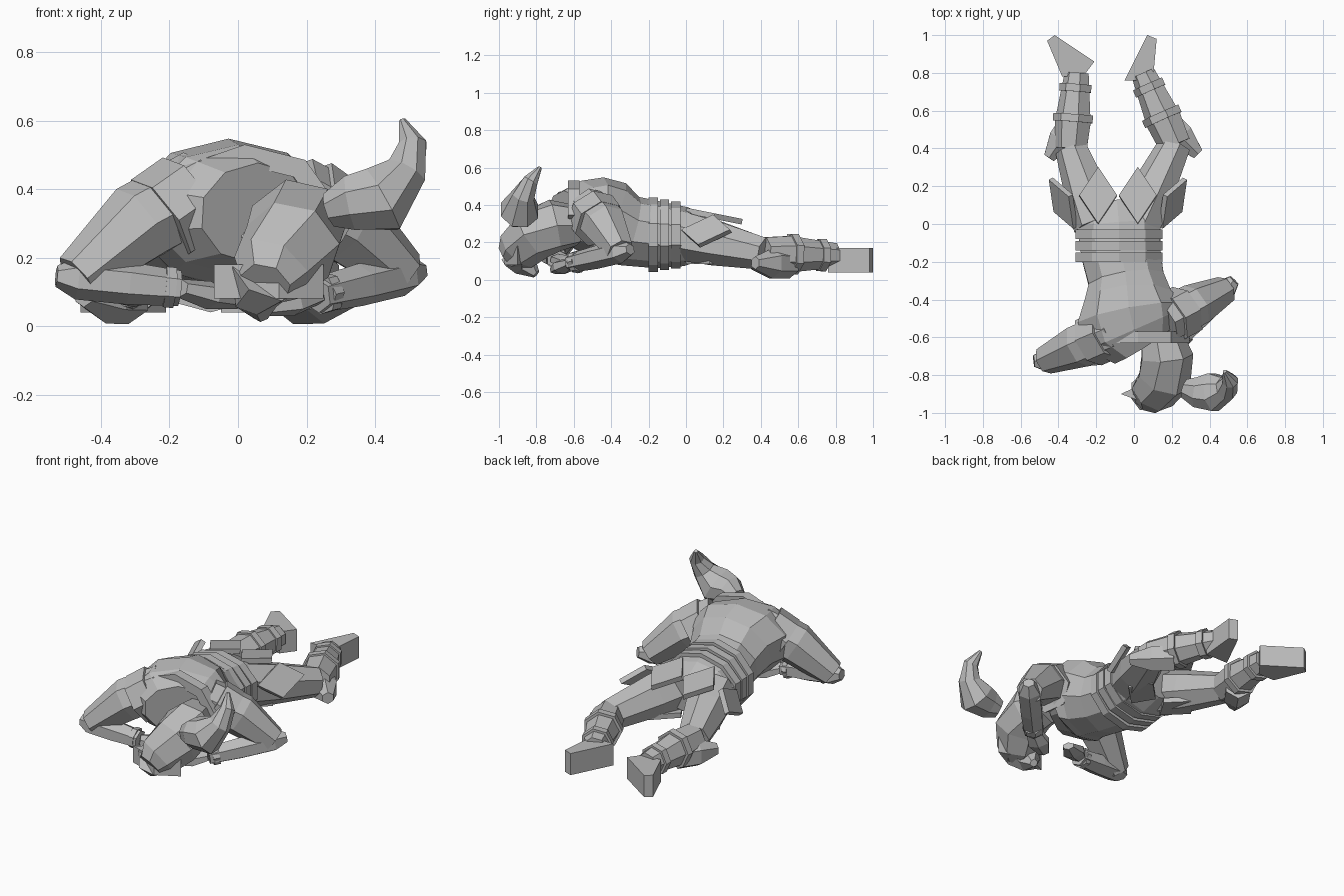
import bpy
import bmesh
from math import pi, cos, sin
from mathutils import Vector

cube = bpy.data.objects.get("Cube")
if cube:
    bpy.data.objects.remove(cube, do_unlink=True)

grey = bpy.data.materials.new("stone grey")
grey.use_nodes = True
colour = (.5, .5, .5, 1)
grey.diffuse_color = colour
grey.node_tree.nodes["Principled BSDF"].inputs["Base Color"].default_value = colour

UPWARD = Vector((0, 0, 1))
BACKWARD = Vector((0, 1, 0))


def finish(name, bm):
    """Turn a bmesh into a flat-shaded object."""
    bmesh.ops.recalc_face_normals(bm, faces=bm.faces)
    mesh = bpy.data.meshes.new(name)
    bm.to_mesh(mesh)
    bm.free()
    mesh.materials.append(grey)
    obj = bpy.data.objects.new(name, mesh)
    bpy.context.collection.objects.link(obj)
    return obj


def loft(name, joints, widths, heights, sides=7, up=UPWARD):
    """Skin faceted rings along a path of joints."""
    bm = bmesh.new()
    centres = [Vector(joint) for joint in joints]
    last = len(centres) - 1
    grow = 1 / cos(pi / sides)
    rings = []
    for i, centre in enumerate(centres):
        along = centres[min(i + 1, last)] - centres[max(i - 1, 0)]
        across = along.cross(up).normalized()
        high = across.cross(along).normalized()
        ring = []
        for k in range(sides):
            angle = 2 * pi * (k + .5) / sides
            offset = across * cos(angle) * widths[i] + high * sin(angle) * heights[i]
            ring.append(bm.verts.new(centre + offset * grow))
        rings.append(ring)
    for near, far in zip(rings, rings[1:]):
        for k in range(sides):
            following = (k + 1) % sides
            bm.faces.new((near[k], near[following], far[following], far[k]))
    bm.faces.new(rings[0])
    bm.faces.new(rings[-1])
    return finish(name, bm)


def limb(name, joints, radii, flatness=1, sides=7, up=UPWARD):
    """A loft whose height is a fixed share of its width."""
    heights = [radius * flatness for radius in radii]
    return loft(name, joints, radii, heights, sides, up)


def strap(name, start, end, place, radius, length=.1):
    """A raised band part of the way along a limb."""
    joints = [start.lerp(end, place), start.lerp(end, place + length)]
    return limb(name, joints, [radius, radius])


def kite(name, root, tip, spread):
    """A thin pointed armour plate."""
    bm = bmesh.new()
    middle = root.lerp(tip, .5)
    corners = [root, middle + spread, tip, middle - spread]
    bm.faces.new([bm.verts.new(corner) for corner in corners])
    obj = finish(name, bm)
    solid = obj.modifiers.new("thickness", "SOLIDIFY")
    solid.thickness = .03
    solid.offset = 0
    return obj


def prism(name, outline, low, high):
    """An upright block over an outline."""
    bm = bmesh.new()
    base = bm.faces.new([bm.verts.new((x, y, low)) for x, y in outline])
    extruded = bmesh.ops.extrude_face_region(bm, geom=[base], use_keep_orig=True)
    top = [item for item in extruded["geom"] if isinstance(item, bmesh.types.BMVert)]
    bmesh.ops.translate(bm, verts=top, vec=UPWARD * (high - low))
    return finish(name, bm)


# Torso, rising from the hips to the broad back and in to the neck
loft("torso",
     [(-.09, .12, .22), (-.08, 0, .23), (-.07, -.15, .24), (-.04, -.3, .26),
      (-.03, -.4, .31), (-.02, -.48, .33), (0, -.56, .34), (.05, -.64, .33)],
     [.12, .22, .21, .2, .23, .28, .27, .18],
     [.1, .15, .17, .18, .21, .21, .18, .14], sides=10)

# Belt of three overlapping bands
waist = Vector((-.08, -.03, .24))
for index, part in enumerate(["lower", "middle", "upper"]):
    start = waist - BACKWARD * .06 * index
    loft(part + "_belt", [start, start - BACKWARD * .05],
         [.23, .23], [.17 + .01 * index] * 2, sides=10)

# Raised collar arch
limb("collar",
     [(-.16, -.6, .32), (-.1, -.6, .46), (.02, -.6, .5), (.18, -.6, .46), (.27, -.6, .33)],
     [.03] * 5, sides=4, up=BACKWARD)

# Helmet, face guard and horns
limb("helmet",
     [(.14, -.58, .29), (.17, -.7, .29), (.16, -.82, .24), (.1, -.9, .16), (.08, -.95, .12)],
     [.1, .13, .13, .11, .07])
prism("helmet_brim",
      [(-.07, -.9), (.06, -.84), (.25, -.9), (.12, -.97)], .08, .18)
kite("helmet_crest", Vector((.1, -.7, .36)), Vector((.07, -.93, .22)), Vector((.07, 0, .04)))
limb("upright_horn",
     [(.27, -.87, .34), (.33, -.89, .36), (.42, -.89, .37),
      (.49, -.87, .45), (.51, -.83, .53), (.48, -.78, .6)],
     [.05, .08, .1, .06, .04, .01], sides=8, up=BACKWARD)
limb("lower_horn", [(.08, -.9, .14), (.05, -.86, .08), (.07, -.8, .03)],
     [.09, .06, .02], sides=6)

# Bent arms: shoulder, elbow, wrist and fingers
arms = {
    "right": [(-.1, -.56, .4), (-.47, -.72, .14), (-.17, -.69, .11), (0, -.58, .07)],
    "left": [(.16, -.52, .38), (.48, -.35, .15), (.23, -.61, .09), (.08, -.7, .05)],
}
for side, joints in arms.items():
    shoulder, elbow, wrist, fingers = [Vector(joint) for joint in joints]
    bulge = shoulder.lerp(elbow, .5) + UPWARD * .03
    limb(side + "_upper_arm", [shoulder, bulge, elbow], [.11, .11, .07])
    strap(side + "_shoulder_pad", shoulder, elbow, .1, .13, length=.25)
    limb(side + "_forearm",
         [elbow.lerp(wrist, -.2), elbow, elbow.lerp(wrist, .5), wrist],
         [.03, .06, .06, .05], flatness=.9, sides=6)
    strap(side + "_wrist_band", elbow, wrist, .85, .055)
    limb(side + "_hand", [wrist, wrist.lerp(fingers, .5), fingers],
         [.04, .06, .03], flatness=.6, sides=6)

# Legs: outward direction, hip, knee and ankle
legs = {
    "right": (-1, [(-.19, 0, .23), (-.33, .4, .14), (-.3, .8, .13)]),
    "left": (1, [(.02, 0, .23), (.22, .42, .14), (.05, .8, .13)]),
}
for side, (out, joints) in legs.items():
    hip, knee, ankle = [Vector(joint) for joint in joints]
    calf = knee.lerp(ankle, .35)
    limb(side + "_thigh", [hip, hip.lerp(knee, .4), knee], [.12, .11, .08])
    limb(side + "_shin", [knee, calf, ankle], [.08, .09, .06])
    strap(side + "_upper_strap", knee, ankle, .35, .1)
    strap(side + "_lower_strap", knee, ankle, .75, .08)

    # Pointed guard hanging off the outside of the knee
    guard_tip = knee + Vector((.12 * out, -.05, -.05))
    guard_root = calf - UPWARD * .05
    limb(side + "_knee_guard",
         [guard_root, guard_root.lerp(guard_tip, .5), guard_tip],
         [.07, .07, .03], sides=6)

    # Skirt plates over the outside, back and belly side of the thigh
    kite(side + "_outer_skirt", hip + Vector((.12 * out, -.02, .03)),
         hip + Vector((.25 * out, .24, .03)), Vector((-.04 * out, .04, .08)))
    kite(side + "_back_skirt", hip + Vector((0, 0, .14)),
         hip + Vector((0, .3, .08)), Vector((.1, 0, 0)))
    kite(side + "_belly_skirt", hip + Vector((0, 0, -.13)),
         hip + Vector((.05 * out, .25, -.13)), Vector((.1, 0, 0)))

# Feet lying on their sides
prism("right_foot",
      [(-.38, .78), (-.27, .78), (-.21, .86), (-.42, 1), (-.46, .97)], .04, .17)
prism("left_foot", [(-.05, .76), (.1, .76), (.12, .98), (.07, 1)], .04, .17)
